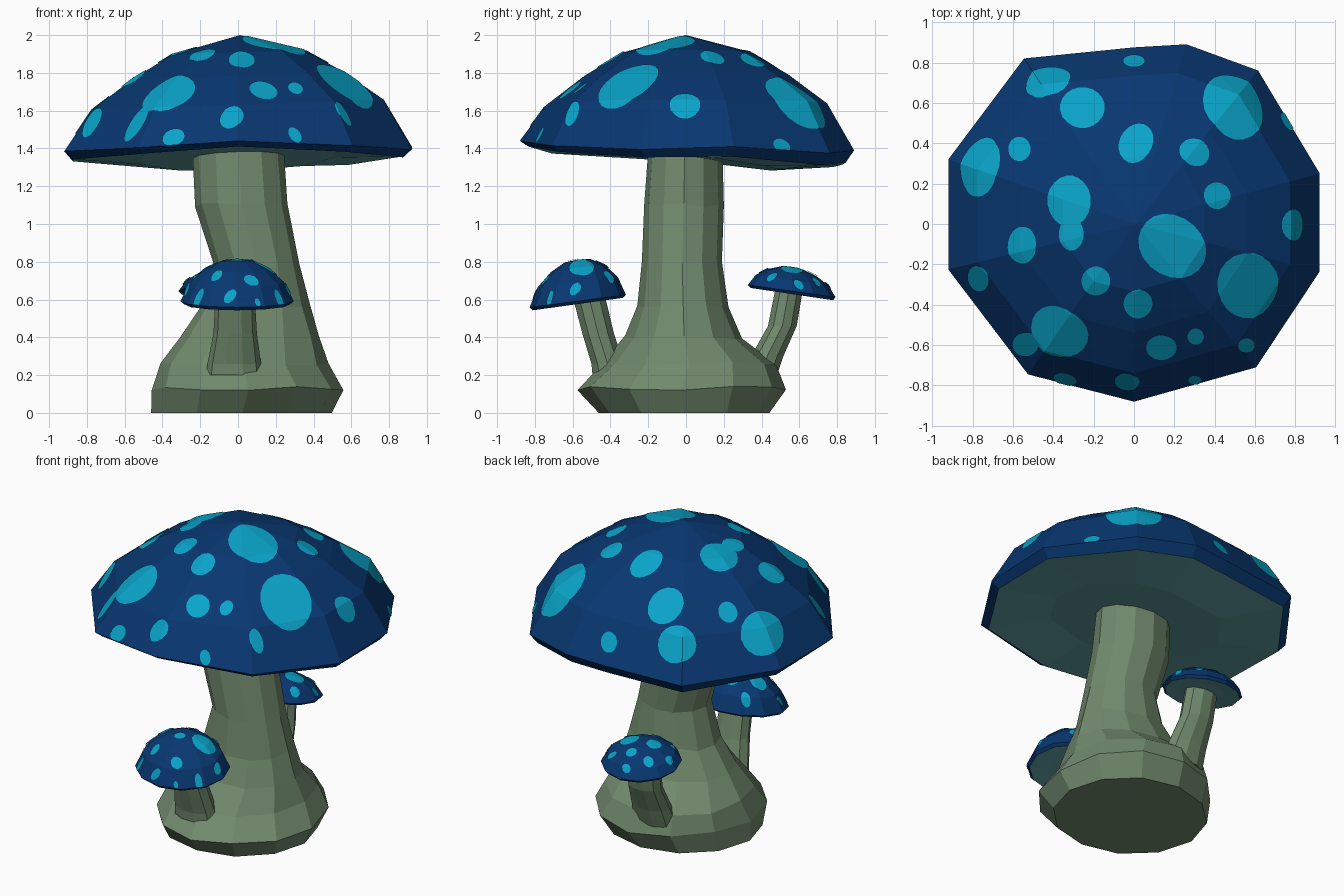
import bpy, bmesh, math, random
from mathutils import Vector
from mathutils.bvhtree import BVHTree

if "Cube" in bpy.data.objects:
    bpy.data.objects.remove(bpy.data.objects["Cube"])

random.seed(4)


def material(name, r, g, b):
    lin = lambda c: ((c / 255 + 0.055) / 1.055) ** 2.4 if c > 10 else c / 255 / 12.92
    m = bpy.data.materials.new(name)
    m.diffuse_color = (lin(r), lin(g), lin(b), 1)
    m.use_nodes = True
    m.node_tree.nodes["Principled BSDF"].inputs["Base Color"].default_value = m.diffuse_color
    return m


BLUE = material("deep blue cap", 8, 55, 113)
CYAN = material("cyan spot", 9, 163, 200)
STEM = material("sage green stem", 113, 138, 109)
GILL = material("grey teal underside", 95, 158, 160)


def make(name, verts, faces, mats, rule=None):
    me = bpy.data.meshes.new(name)
    me.from_pydata([tuple(v) for v in verts], [], faces)
    for m in mats:
        me.materials.append(m)
    if rule:
        for p in me.polygons:
            p.material_index = rule(p.index)
    ob = bpy.data.objects.new(name, me)
    bpy.context.collection.objects.link(ob)
    return ob


def bridge(rows, n):
    return [(r * n + i, r * n + (i + 1) % n, (r + 1) * n + (i + 1) % n, (r + 1) * n + i)
            for r in range(rows - 1) for i in range(n)]


# Stems: stacked elliptical rings (z, cx, cy, rx, ry)
def stem(name, sections, n, jitter=0.0):
    verts = []
    for k, (z, cx, cy, rx, ry) in enumerate(sections):
        for i in range(n):
            a = math.tau * i / n
            j = 1 + random.uniform(-jitter, jitter)
            dz = random.uniform(-jitter, jitter) if 0 < k < len(sections) - 1 else 0
            verts.append((cx + rx * j * math.cos(a), cy + ry * j * math.sin(a), z + dz))
    faces = bridge(len(sections), n)
    faces.append(tuple(reversed(range(n))))
    top = (len(sections) - 1) * n
    faces.append(tuple(range(top, top + n)))
    return make(name, verts, faces, [STEM])


# Caps: under-centre, underside ring, lip, rim, upper rings, apex
def cap(name, centre, rim, upper, apex, under, lip, drop, rim_ref):
    n = len(rim)
    rows = []
    ring = lambda f, zf: [Vector((centre.x + f * (p.x - centre.x), centre.y + f * (p.y - centre.y), zf(p, f)))
                          for p in rim]
    rows.append(ring(0.55, lambda p, f: under(centre.x + f * (p.x - centre.x), centre.y + f * (p.y - centre.y))))
    rows.append(ring(lip, lambda p, f: p.z - drop(p.y)))
    rows.append(list(rim))
    for f0, h in upper:
        rows.append(ring(f0, lambda p, f, h=h: rim_ref(f * (p.x - centre.x), f * (p.y - centre.y)) + h))
    verts = [v for r in rows for v in r]
    faces = bridge(len(rows), n)
    lo, hi = len(verts), len(verts) + 1
    verts += [Vector((centre.x, centre.y, under(centre.x, centre.y))), apex]
    last = (len(rows) - 1) * n
    top_faces = list(range(2 * n, len(faces)))
    for i in range(n):
        faces.append((last + i, last + (i + 1) % n, hi))
        top_faces.append(len(faces) - 1)
    first_gill = len(faces)
    for i in range(n):
        faces.append(((i + 1) % n, i, lo))
    ob = make(name, verts, faces, [BLUE, GILL], lambda i: 1 if i < n or i >= first_gill else 0)
    return ob, set(top_faces)


# Spots: the cap's own top faces trimmed by a cylinder along the local normal, lifted slightly
def spots(name, cap_ob, top_faces, ellipses):
    src = bmesh.new()
    src.from_mesh(cap_ob.data)
    src.faces.ensure_lookup_table()
    bmesh.ops.delete(src, geom=[f for f in src.faces if f.index not in top_faces], context='FACES')
    bmesh.ops.triangulate(src, faces=src.faces[:])
    tree = BVHTree.FromBMesh(src)
    down = Vector((0, 0, -1))
    verts, faces = [], []
    for x, y, a, b, rot in ellipses:
        P = tree.ray_cast(Vector((x, y, 5)), down)[0]
        if P is None:
            P = tree.find_nearest(Vector((x, y, 1.4)))[0]
        bm = src.copy()
        r = math.radians(rot)
        A = Vector((a * math.cos(r), a * math.sin(r), 0))
        B = Vector((-b * math.sin(r), b * math.cos(r), 0))
        N = Vector()
        for k in range(12):
            t = math.tau * k / 12
            q = A * math.cos(t) * 0.8 + B * math.sin(t) * 0.8
            hit = tree.ray_cast(Vector((x, y, 5)) + q, down)
            if hit[0] is not None:
                N += hit[1] if hit[1].z > 0 else -hit[1]
        N.normalize()
        A.z, B.z = -A.dot(N) / N.z, -B.dot(N) / N.z
        for k in range(20):
            t = math.tau * k / 20
            tangent = B * math.cos(t) - A * math.sin(t)
            bmesh.ops.bisect_plane(bm, geom=bm.verts[:] + bm.edges[:] + bm.faces[:],
                                   plane_co=P + A * math.cos(t) + B * math.sin(t),
                                   plane_no=tangent.cross(N).normalized(), clear_outer=True)
        bm.normal_update()
        base = len(verts)
        bm.verts.index_update()
        verts += [v.co + v.normal * 0.005 for v in bm.verts]
        faces += [tuple(base + v.index for v in f.verts) for f in bm.faces]
        bm.free()
    src.free()
    return make(name, verts, faces, [CYAN])


# Main mushroom
stem("main_stem", [(0, .022, -.01, .477, .455), (.13, .055, -.025, .507, .55), (.26, .03, .015, .445, .46),
                   (.40, .06, -.01, .37, .31), (.57, .09, -.015, .29, .24), (.80, .095, -.02, .228, .212),
                   (1.10, .018, -.012, .245, .21), (1.42, 0, -.005, .24, .195)], 12, 0.012)

rim = [(0, -.88, 1.44), (.605, -.71, 1.415), (.92, -.235, 1.395), (.92, .25, 1.41), (.615, .76, 1.375),
       (.26, .89, 1.39), (0, .875, 1.38), (-.545, .82, 1.365), (-.92, .32, 1.385), (-.92, -.225, 1.385),
       (-.525, -.745, 1.405)]
main_cap, tops = cap("main_cap", Vector((0, 0, 1.4)), [Vector(p) for p in rim],
                     [(.84, .23), (.61, .385), (.38, .508)], Vector((.01, 0, 2.0)),
                     lambda x, y: 1.355 - .14 * y + .03 * x, .95, lambda y: .047 + .02 * y,
                     lambda x, y: 1.4 + .035 * x)
spots("main_cap_spots", main_cap, tops, [
    (-.43, .715, .115, .07, 20), (0, .805, .055, .03, 0), (-.255, .575, .11, .1, 0), (-.775, .29, .15, .09, 75),
    (-.565, .37, .06, .055, 90), (.01, .4, .1, .08, 60), (.3, .355, .075, .065, -30), (.51, .605, .17, .13, -50),
    (.41, .14, .065, .065, 0), (-.325, .115, .105, .125, 0), (-.31, -.05, .06, .08, 0),
    (.19, -.11, .175, .145, -35), (.79, -.005, .055, .08, 0), (-.555, -.105, .07, .09, 0),
    (-.77, -.27, .05, .065, 20), (-.19, -.285, .07, .07, 0), (.02, -.395, .07, .07, 0),
    (.565, -.305, .15, .16, 0), (-.375, -.54, .145, .12, -30), (-.535, -.595, .065, .06, 0),
    (.135, -.61, .075, .06, 0), (.305, -.555, .04, .04, 0), (.555, -.6, .042, .036, 0),
    (-.035, -.78, .062, .042, 0), (.3, -.77, .035, .022, 0), (-.34, -.765, .06, .03, -14),
    (.755, .505, .02, .05, 30)])


# Small side mushrooms: tilted round cap, spots given in cap radii
def small_mushroom(name, centre, rx, ry, slope, height, sections, marks):
    stem(name + "_stem", sections, 10)
    n = 12
    c = Vector(centre)
    rim_pts = [Vector((c.x + rx * math.cos(math.tau * i / n), c.y + ry * math.sin(math.tau * i / n),
                       c.z + slope * ry * math.sin(math.tau * i / n))) for i in range(n)]
    ob, top = cap(name + "_cap", c, rim_pts,
                  [(.83, .46 * height), (.56, .78 * height), (.27, .97 * height)],
                  c + Vector((0, 0, height)),
                  lambda x, y: c.z - .012 + slope * (y - c.y), .94, lambda y: .016,
                  lambda x, y: c.z + slope * y)
    spots(name + "_spots", ob, top,
          [(c.x + u * rx, c.y + v * ry, a * rx, b * ry, 0) for u, v, a, b in marks])


small_mushroom("front_small", (-.005, -.573, .592), .3, .255, .13, .22,
               [(.2, -.02, -.40, .15, .10), (.26, -.02, -.415, .142, .09), (.42, -.015, -.465, .115, .088),
                (.6, -.015, -.51, .105, .09)],
               [(-.36, -.52, .1, .11), (.25, -.66, .13, .09), (-.67, -.62, .09, .07), (-.12, -.88, .11, .05),
                (.73, -.57, .08, .07), (.36, -.87, .05, .03), (.48, .08, .23, .26), (0, -.12, .12, .12),
                (-.5, .15, .17, .19), (.88, -.05, .05, .11), (-.05, .5, .16, .13), (.45, .65, .1, .1),
                (-.5, .66, .1, .1), (-.87, -.1, .05, .11)])

small_mushroom("back_small", (-.065, .56, .645), .25, .232, -.14, .125,
               [(.18, -.045, .38, .15, .10), (.30, -.05, .43, .135, .09), (.46, -.06, .51, .115, .08),
                (.65, -.07, .545, .11, .077)],
               [(.35, .0, .24, .25), (-.3, -.1, .18, .2), (0, .45, .13, .13), (.5, .55, .12, .1),
                (-.5, .45, .13, .12), (-.1, .82, .11, .07), (.65, -.45, .11, .12), (.85, .15, .07, .11),
                (-.83, .0, .08, .12), (-.05, -.62, .14, .12), (-.6, -.55, .11, .11)])
